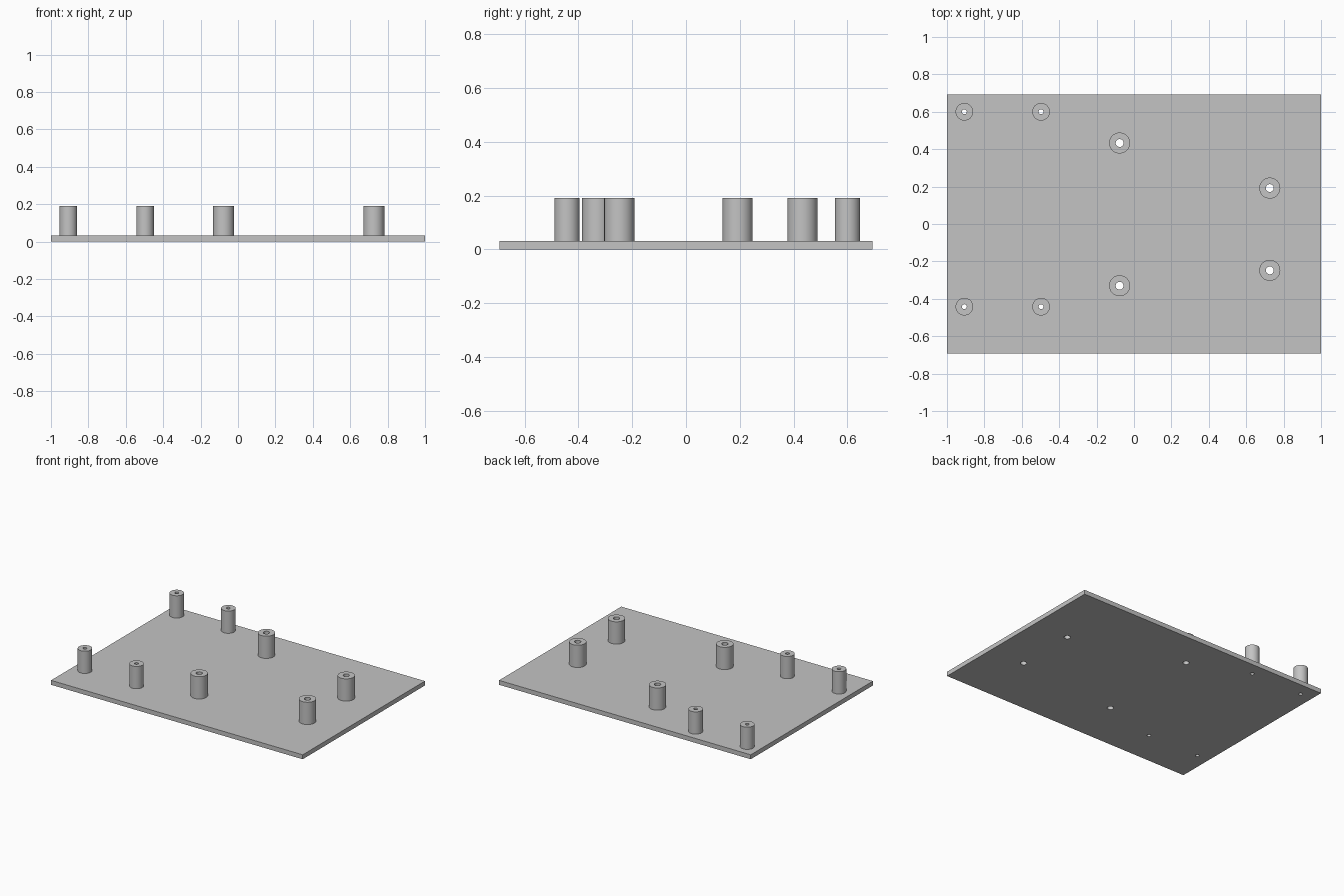
import bpy, bmesh, math

cube = bpy.data.objects.get("Cube")
if cube:
    bpy.data.objects.remove(cube, do_unlink=True)

WIDTH, DEPTH, THICK, TOP = 2.0, 1.387, 0.032, 0.192
SIDES = 48

grey = bpy.data.materials.new("plain grey")
grey.use_nodes = True
colour = (0.55, 0.55, 0.55, 1)
grey.diffuse_color = colour
grey.node_tree.nodes["Principled BSDF"].inputs["Base Color"].default_value = colour


def make_object(name, bm):
    bmesh.ops.recalc_face_normals(bm, faces=bm.faces)
    mesh = bpy.data.meshes.new(name)
    bm.to_mesh(mesh)
    bm.free()
    mesh.materials.append(grey)
    obj = bpy.data.objects.new(name, mesh)
    bpy.context.collection.objects.link(obj)
    return obj


def smooth(obj):
    bpy.ops.object.select_all(action='DESELECT')
    obj.select_set(True)
    bpy.context.view_layer.objects.active = obj
    bpy.ops.object.shade_smooth_by_angle(angle=math.radians(30))


def circle(bm, x, y, z, radius):
    angles = [2 * math.pi * i / SIDES for i in range(SIDES)]
    return [bm.verts.new((x + radius * math.cos(a), y + radius * math.sin(a), z))
            for a in angles]


def bridge(bm, rings):
    for a, b in zip(rings, rings[1:]):
        for i in range(SIDES):
            j = (i + 1) % SIDES
            bm.faces.new((a[i], a[j], b[j], b[i]))


def standoff(name, x, y, outer, bore):
    # Hollow post, open at the bottom where it meets the plate
    bm = bmesh.new()
    profile = [(outer, THICK), (outer, TOP), (bore, TOP), (bore, THICK)]
    bridge(bm, [circle(bm, x, y, z, r) for r, z in profile])
    # An open shell: orient it outward explicitly
    obj = make_object(name, bm)
    if obj.data.polygons[0].normal.x < 0:
        obj.data.flip_normals()
    smooth(obj)


# Post positions: x, rear y, front y, outer radius, bore radius
SMALL, LARGE = (0.047, 0.013), (0.056, 0.021)
rows = [
    ("outer_small_standoff", -0.907, 0.60, -0.442, SMALL),
    ("inner_small_standoff", -0.497, 0.60, -0.442, SMALL),
    ("middle_large_standoff", -0.077, 0.433, -0.33, LARGE),
    ("end_large_standoff", 0.726, 0.192, -0.248, LARGE),
]

drill = bmesh.new()
for name, x, rear, front, (outer, bore) in rows:
    for side, y in (("rear", rear), ("front", front)):
        standoff(f"{side}_{name}", x, y, outer, bore)
        # Matching hole through the plate
        ends = [circle(drill, x, y, z, bore) for z in (-THICK, 2 * THICK)]
        bridge(drill, ends)
        for ring in ends:
            drill.faces.new(ring)
cutter = make_object("hole_cutter", drill)
cutter.hide_render = True

# Base plate with the holes cut through
bm = bmesh.new()
bmesh.ops.create_cube(bm, size=1)
for v in bm.verts:
    v.co = (v.co.x * WIDTH, v.co.y * DEPTH, (v.co.z + 0.5) * THICK)
plate = make_object("base_plate", bm)
cut = plate.modifiers.new("holes", 'BOOLEAN')
cut.operation = 'DIFFERENCE'
cut.solver = 'EXACT'
cut.object = cutter
bpy.ops.object.select_all(action='DESELECT')
plate.select_set(True)
bpy.context.view_layer.objects.active = plate
bpy.ops.object.modifier_apply(modifier=cut.name)
bpy.data.objects.remove(cutter, do_unlink=True)
smooth(plate)
